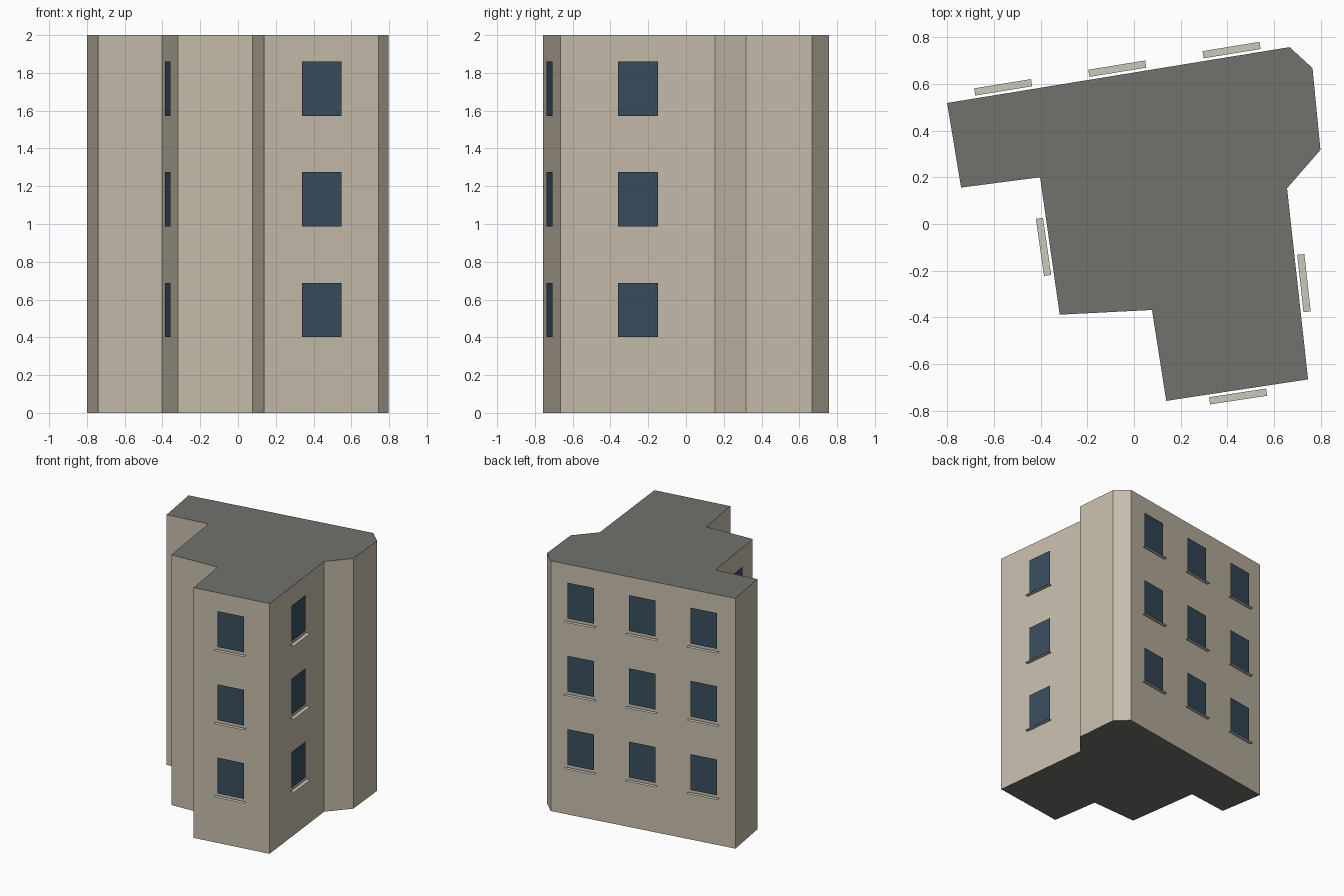
import bpy, bmesh
from mathutils import Vector

if "Cube" in bpy.data.objects:
    bpy.data.objects.remove(bpy.data.objects["Cube"])

HEIGHT = 2.0
# Footprint, counter-clockwise seen from above
PLAN = [(-0.80, 0.518), (-0.74, 0.156), (-0.402, 0.20), (-0.318, -0.388),
        (0.077, -0.368), (0.138, -0.757), (0.745, -0.665), (0.655, 0.153),
        (0.798, 0.317), (0.764, 0.667), (0.666, 0.757)]


def material(name, rgb):
    m = bpy.data.materials.new(name)
    m.diffuse_color = (*rgb, 1)
    m.use_nodes = True
    m.node_tree.nodes["Principled BSDF"].inputs["Base Color"].default_value = m.diffuse_color
    return m


wall_mat = material("plaster", (0.57, 0.51, 0.41))
roof_mat = material("roofing", (0.165, 0.17, 0.155))
glass_mat = material("glass", (0.04, 0.075, 0.11))
sill_mat = material("stone", (0.60, 0.57, 0.49))


def add_object(name, bm, mats):
    me = bpy.data.meshes.new(name)
    bm.to_mesh(me)
    bm.free()
    for m in mats:
        me.materials.append(m)
    ob = bpy.data.objects.new(name, me)
    bpy.context.collection.objects.link(ob)
    return ob


def add_quad(name, points, mat):
    bm = bmesh.new()
    bm.faces.new([bm.verts.new(p) for p in points])
    return add_object(name, bm, [mat])


# Building body: extruded footprint, dark roof and underside
bm = bmesh.new()
base = bm.faces.new([bm.verts.new((x, y, 0)) for x, y in PLAN])
top = bmesh.ops.extrude_face_region(bm, geom=[base], use_keep_orig=True)
bmesh.ops.translate(bm, vec=(0, 0, HEIGHT),
                    verts=[v for v in top["geom"] if isinstance(v, bmesh.types.BMVert)])
bmesh.ops.recalc_face_normals(bm, faces=bm.faces)
for f in bm.faces:
    f.material_index = 1 if abs(f.normal.z) > 0.5 else 0
add_object("building_body", bm, [wall_mat, roof_mat])

# Windows with thin flat sills, per wall and floor
WIN_W, WIN_H, SILL_W, SILL_D = 0.213, 0.286, 0.247, 0.031
GAP = 0.012
FLOORS = [0.402, 0.988, 1.573]
WALLS = {"left": (2, 1), "front": (5, 1), "right": (6, 1), "back": (10, 3)}

for side, (i, count) in WALLS.items():
    a = Vector((*PLAN[i], 0))
    b = Vector((*PLAN[(i + 1) % len(PLAN)], 0))
    along = (b - a).normalized()
    out = Vector((along.y, -along.x, 0))
    for k in range(count):
        mid = a.lerp(b, (k + 0.5) / count) + out * GAP
        for n, z in enumerate(FLOORS):
            tag = f"{side}_{n + 1}_{k + 1}"
            c = mid + Vector((0, 0, z))
            w, up = along * WIN_W / 2, Vector((0, 0, WIN_H))
            add_quad("window_" + tag, [c - w, c + w, c + w + up, c - w + up], glass_mat)
            c = c - Vector((0, 0, 0.02))
            w, d = along * SILL_W / 2, out * SILL_D
            add_quad("sill_" + tag, [c - w + d, c + w + d, c + w, c - w], sill_mat)
